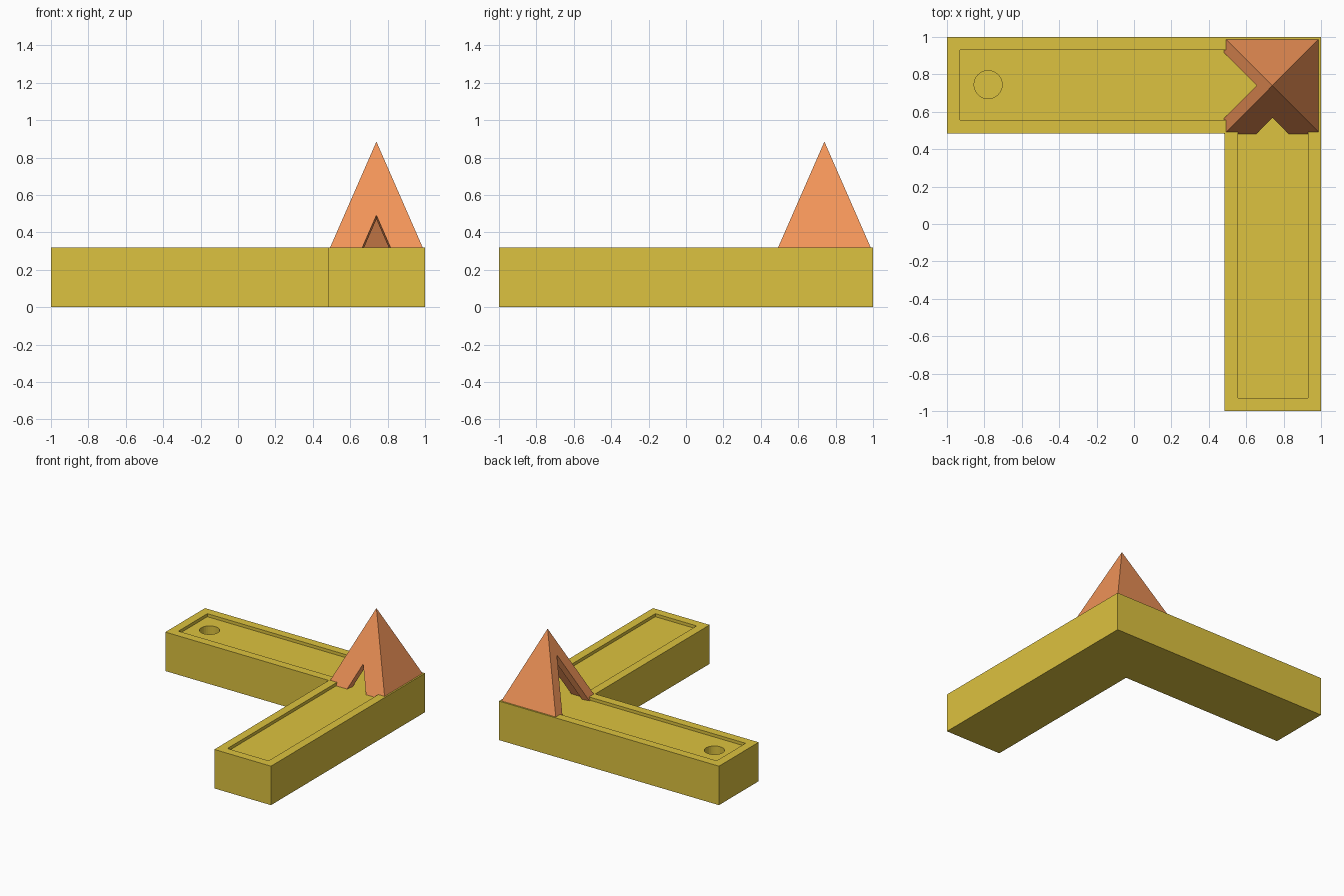
import bpy, bmesh
from mathutils import Vector

if "Cube" in bpy.data.objects:
    bpy.data.objects.remove(bpy.data.objects["Cube"])

H, FLOOR = 0.32, 0.295      # base height, height of the sunken floor
C = 0.74                    # pyramid centre in x and y


def material(name, colour):
    m = bpy.data.materials.new(name)
    m.diffuse_color = (*colour, 1)
    m.use_nodes = True
    m.node_tree.nodes["Principled BSDF"].inputs["Base Color"].default_value = m.diffuse_color
    return m


def make_object(name, bm, mat):
    me = bpy.data.meshes.new(name)
    bm.to_mesh(me)
    bm.free()
    ob = bpy.data.objects.new(name, me)
    bpy.context.collection.objects.link(ob)
    me.materials.append(mat)
    return ob


def l_outline(inset):
    lo, hi, inner = -1 + inset, 1 - inset, 0.485 + inset
    return [(lo, inner), (inner, inner), (inner, lo), (hi, lo), (hi, hi), (lo, hi)]


yellow = material("yellow", (0.72, 0.54, 0.05))
orange = material("orange", (0.89, 0.30, 0.10))

# L-shaped base with a raised rim around a sunken floor
bm = bmesh.new()
rings = [[bm.verts.new((x, y, z)) for x, y in l_outline(inset)]
         for inset, z in ((0, 0), (0, H), (0.07, H), (0.07, FLOOR))]
for a, b in zip(rings, rings[1:]):
    for i in range(6):
        j = (i + 1) % 6
        bm.faces.new((a[i], a[j], b[j], b[i]))
bm.faces.new(rings[0][::-1])
bm.faces.new(rings[-1])
bmesh.ops.recalc_face_normals(bm, faces=bm.faces)
base = make_object("base", bm, yellow)

# Round hole near the end of the back arm
HOLE = Vector((-0.78, 0.745, 0))
bm = bmesh.new()
bmesh.ops.create_cone(bm, cap_ends=True, segments=32, radius1=0.075, radius2=0.075, depth=1)
bmesh.ops.translate(bm, verts=bm.verts, vec=HOLE)
cutter = make_object("hole_cutter", bm, yellow)
cutter.hide_render = True
cutter.hide_set(True)
mod = base.modifiers.new("hole", 'BOOLEAN')
mod.operation = 'DIFFERENCE'
mod.solver = 'EXACT'
mod.object = cutter

# Thin underside closing the hole, facing down
bm = bmesh.new()
bmesh.ops.create_circle(bm, cap_ends=True, segments=32, radius=0.075)
bmesh.ops.translate(bm, verts=bm.verts, vec=HOLE)
bm.normal_update()
if next(iter(bm.faces)).normal.z > 0:
    bmesh.ops.reverse_faces(bm, faces=bm.faces)
make_object("hole_bottom", bm, yellow)

# Hollow pyramid; the front and left faces have pointed openings
HALF, APEX = 0.258, 0.885
bm = bmesh.new()
corners = [bm.verts.new((C + sx * HALF, C + sy * HALF, FLOOR))
           for sx, sy in ((-1, -1), (1, -1), (1, 1), (-1, 1))]
apex = bm.verts.new((C, C, APEX))
openings = {0: 0.086, 3: 0.174}     # face index: half width of the opening
for i in range(4):
    a, b = corners[i], corners[(i + 1) % 4]
    loop = [a, b, apex]
    if i in openings:
        w = openings[i]
        mid = (a.co + b.co) / 2
        side = (b.co - a.co).normalized() * w
        tip = mid.lerp(apex.co, w / HALF)
        loop[1:1] = [bm.verts.new(p) for p in (mid - side, tip, mid + side)]
    bm.faces.new(loop)
pyramid = make_object("pyramid", bm, orange)
mod = pyramid.modifiers.new("wall", 'SOLIDIFY')
mod.thickness = 0.055
mod.offset = -1
mod.use_even_offset = True
